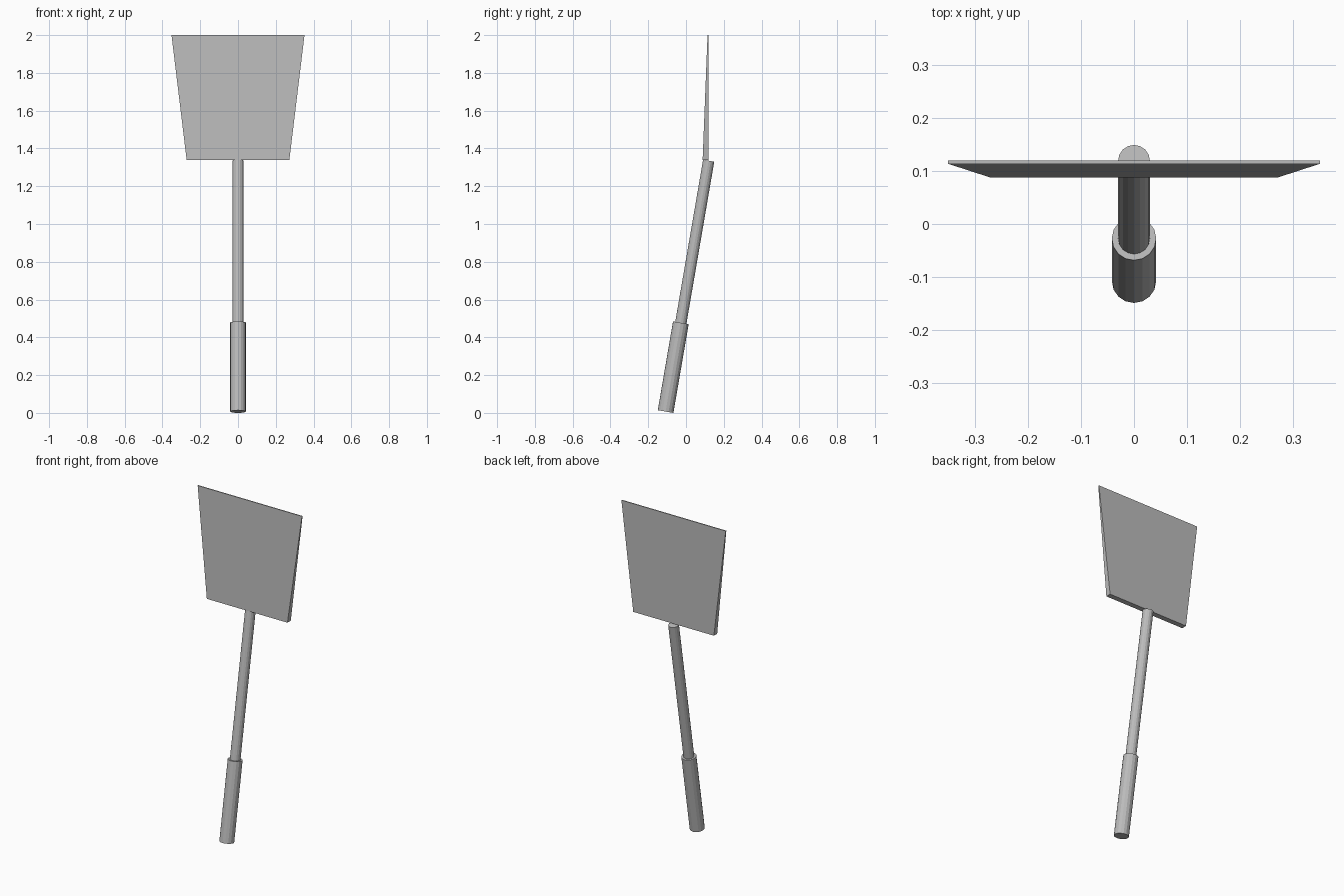
import bpy
import bmesh
from mathutils import Vector

old = bpy.data.objects.get("Cube")
if old:
    bpy.data.objects.remove(old, do_unlink=True)

# Single grey material
grey = bpy.data.materials.new("plain_grey")
grey.use_nodes = True
colour = (0.5, 0.5, 0.5, 1)
grey.diffuse_color = colour
grey.node_tree.nodes["Principled BSDF"].inputs["Base Color"].default_value = colour


def rod(name, start, end, radius, sides=16):
    """Flat-sided cylinder between two points."""
    axis = end - start
    bpy.ops.mesh.primitive_cylinder_add(
        vertices=sides, radius=radius, depth=axis.length, location=(start + end) / 2,
        rotation=axis.to_track_quat("Z", "Y").to_euler())
    obj = bpy.context.object
    obj.name = name
    obj.data.materials.append(grey)
    return obj


# Tilted handle: thick grip below, slim shaft above
bottom = Vector((0, -0.108, 0.007))
top = Vector((0, 0.12, 1.335))
grip_top = bottom.lerp(top, 0.354)
rod("grip", bottom, grip_top, 0.042)
rod("shaft", grip_top, top, 0.03)

# Flared blade, thinning toward its upper edge, with a vertical back
bm = bmesh.new()
rings = []
for half_width, front, z in ((0.272, 0.088, 1.34), (0.352, 0.114, 2.0)):
    back = 0.12
    rings.append([bm.verts.new((x, y, z)) for x, y in (
        (-half_width, front), (half_width, front),
        (half_width, back), (-half_width, back))])
low, high = rings
bm.faces.new(low[::-1])
bm.faces.new(high)
for i in range(4):
    j = (i + 1) % 4
    bm.faces.new((low[i], low[j], high[j], high[i]))
mesh = bpy.data.meshes.new("blade")
bm.to_mesh(mesh)
bm.free()
mesh.materials.append(grey)
blade = bpy.data.objects.new("blade", mesh)
bpy.context.collection.objects.link(blade)
